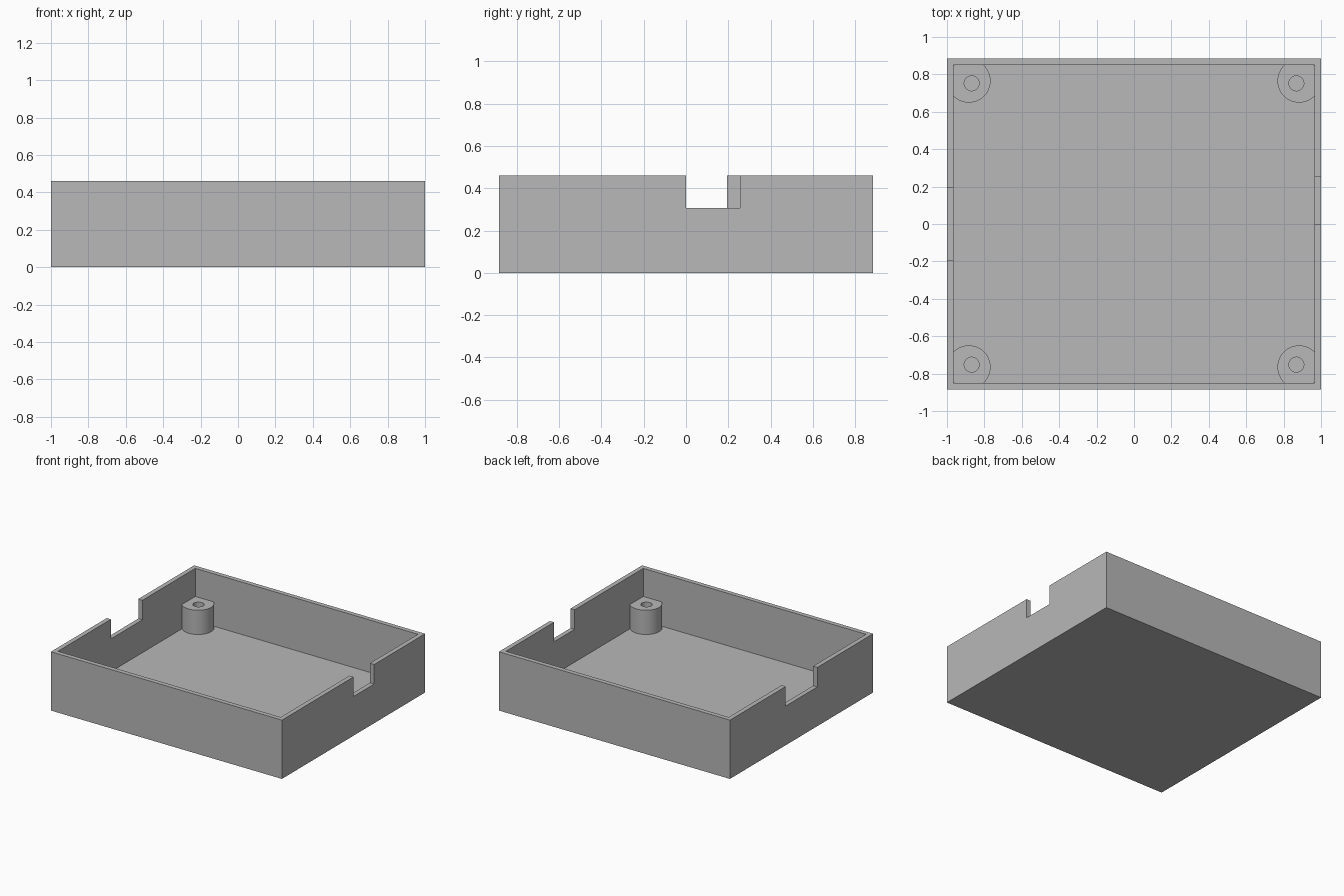
import bpy

old = bpy.data.objects.get("Cube")
if old:
    bpy.data.objects.remove(old, do_unlink=True)

# Main dimensions
HX, HY, HEIGHT = 1.0, 0.885, 0.46
WALL, FLOOR = 0.036, 0.05
POST_TOP = 0.24

grey = bpy.data.materials.new("plain grey")
grey.use_nodes = True
grey.diffuse_color = (0.48, 0.48, 0.48, 1)
grey.node_tree.nodes["Principled BSDF"].inputs["Base Color"].default_value = grey.diffuse_color


def box(name, x, y, z):
    """Box spanning the given (low, high) ranges."""
    spans = (x, y, z)
    bpy.ops.mesh.primitive_cube_add(size=1, location=[sum(s) / 2 for s in spans])
    obj = bpy.context.object
    obj.name = name
    obj.scale = [s[1] - s[0] for s in spans]
    bpy.ops.object.transform_apply(location=True, rotation=False, scale=True)
    obj.data.materials.append(grey)
    return obj


def cylinder(name, x, y, radius, z):
    bpy.ops.mesh.primitive_cylinder_add(vertices=64, radius=radius, depth=z[1] - z[0],
                                        location=(x, y, sum(z) / 2))
    obj = bpy.context.object
    obj.name = name
    obj.data.materials.append(grey)
    return obj


def cut(target, cutter, operation="DIFFERENCE"):
    """Apply a boolean and discard its cutter."""
    cutter.hide_render = True
    mod = target.modifiers.new("cut", "BOOLEAN")
    mod.operation, mod.solver, mod.object = operation, "EXACT", cutter
    bpy.context.view_layer.objects.active = target
    bpy.ops.object.modifier_apply(modifier=mod.name)
    bpy.data.objects.remove(cutter, do_unlink=True)


# Open tray
tray = box("tray", (-HX, HX), (-HY, HY), (0, HEIGHT))
cut(tray, box("cavity", (WALL - HX, HX - WALL), (WALL - HY, HY - WALL), (FLOOR, 1)))

# Notches in the rims of the two side walls
cut(tray, box("left_notch", (0.9, 1.1), (0, 0.255), (0.307, 1)))
cut(tray, box("right_notch", (-1.1, -0.9), (-0.195, 0.195), (0.307, 1)))

# Screw posts, trimmed so that they merge into the corner walls
for sx, side in ((1, "left"), (-1, "right")):
    for sy, end in ((1, "back"), (-1, "front")):
        post = cylinder(f"{end}_{side}_screw_post", sx * 0.883, sy * 0.765, 0.116,
                        (FLOOR - 0.02, POST_TOP))
        trim_x, trim_y = HX - WALL / 2, HY - WALL / 2
        cut(post, box("trim", (-trim_x, trim_x), (-trim_y, trim_y), (0, 1)), "INTERSECT")
        cut(post, cylinder("screw_hole", sx * 0.868, sy * 0.752, 0.04, (0, 1)))
        bpy.ops.object.select_all(action="DESELECT")
        post.select_set(True)
        bpy.context.view_layer.objects.active = post
        bpy.ops.object.shade_smooth_by_angle()
